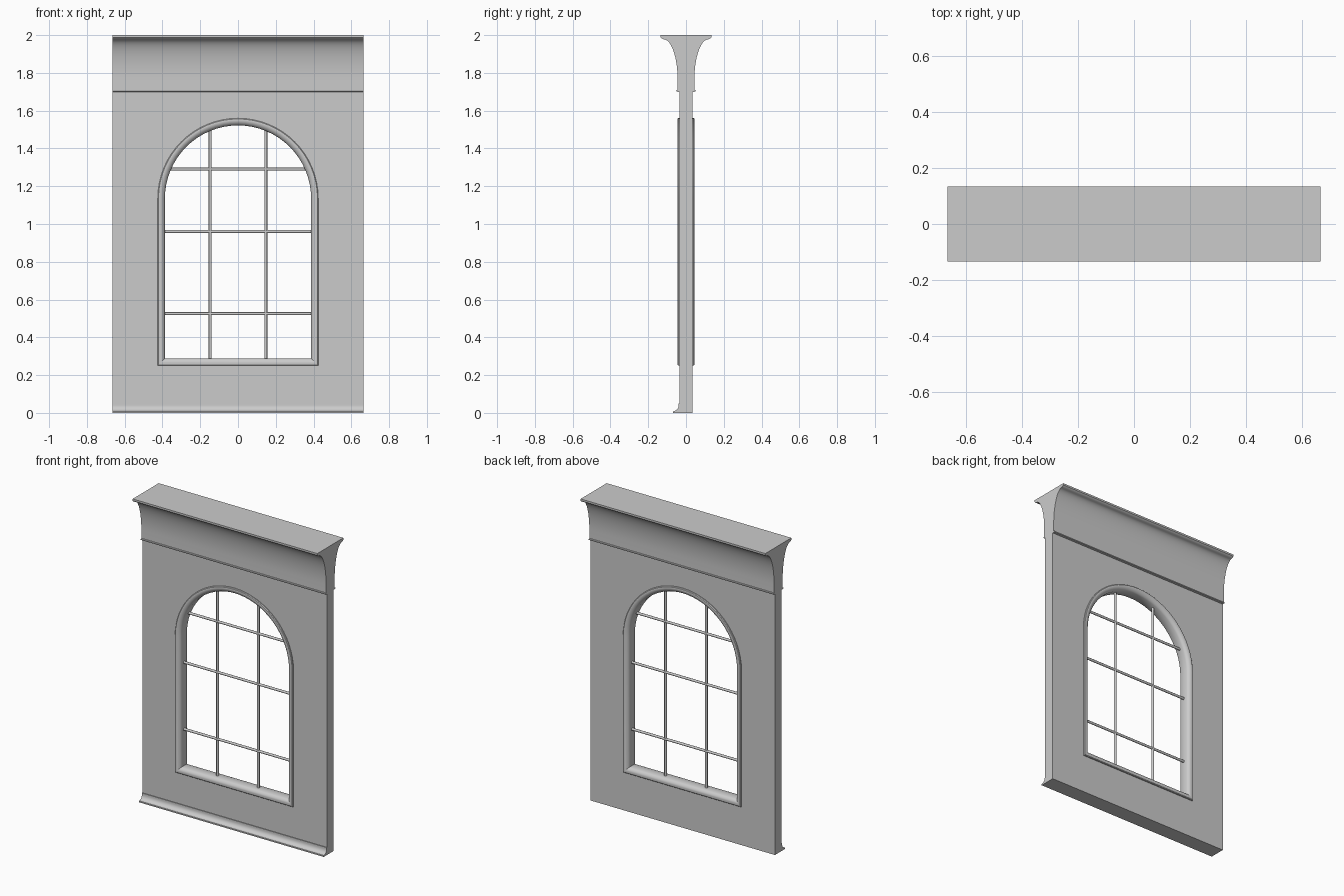
import bpy, bmesh, math
from mathutils import Vector

cube = bpy.data.objects.get("Cube")
if cube:
    bpy.data.objects.remove(cube, do_unlink=True)

HALF_W, WALL_Y = 0.665, 0.035         # wall half width and half thickness
ARCH_R, SPRING, SILL = 0.425, 1.135, 0.25
ARC_STEPS = 32

plaster = bpy.data.materials.new("plaster_grey")
plaster.use_nodes = True
plaster.diffuse_color = (0.6, 0.6, 0.6, 1)
plaster.node_tree.nodes["Principled BSDF"].inputs["Base Color"].default_value = (0.6, 0.6, 0.6, 1)


def finish(name, bm):
    """Turn a bmesh into a named object with smooth shading and sharp edges."""
    bmesh.ops.recalc_face_normals(bm, faces=bm.faces)
    mesh = bpy.data.meshes.new(name)
    bm.to_mesh(mesh)
    bm.free()
    mesh.materials.append(plaster)
    mesh.shade_smooth()
    mesh.set_sharp_from_angle(angle=math.radians(35))
    obj = bpy.data.objects.new(name, mesh)
    bpy.context.collection.objects.link(obj)
    return obj


def arch(inset):
    """Closed arched outline in x, z, moved inwards by inset."""
    r = ARCH_R - inset
    pts = [(-r, SILL + inset), (r, SILL + inset)]
    for i in range(ARC_STEPS + 1):
        a = math.pi * i / ARC_STEPS
        pts.append((r * math.cos(a), SPRING + r * math.sin(a)))
    return pts


def extrude_along_x(name, profile):
    """Moulding with a y, z profile running the full wall width."""
    bm = bmesh.new()
    face = bm.faces.new([bm.verts.new((-HALF_W, y, z)) for y, z in profile])
    new = bmesh.ops.extrude_face_region(bm, geom=[face])["geom"]
    verts = [v for v in new if isinstance(v, bmesh.types.BMVert)]
    bmesh.ops.translate(bm, verts=verts, vec=(2 * HALF_W, 0, 0))
    # the source cap stays in place when it is the only face
    if not any(all(v.co.x < 0 for v in f.verts) for f in bm.faces):
        bmesh.ops.holes_fill(bm, edges=bm.edges, sides=0)
    return finish(name, bm)


def concave(start, end, steps=12):
    """Quarter-ellipse hollow, leaving start vertically, reaching end flat."""
    (y0, z0), (y1, z1) = start, end
    out = []
    for i in range(steps + 1):
        a = math.pi / 2 * i / steps
        out.append((y0 + (y1 - y0) * (1 - math.cos(a)), z0 + (z1 - z0) * math.sin(a)))
    return out


def bar(name, start, end, radius=0.008):
    """Round glazing bar between two points."""
    a, b = Vector(start), Vector(end)
    bm = bmesh.new()
    bmesh.ops.create_cone(bm, cap_ends=True, segments=12, radius1=radius,
                          radius2=radius, depth=(b - a).length)
    obj = finish(name, bm)
    obj.location = (a + b) / 2
    obj.rotation_euler = (b - a).to_track_quat("Z", "Y").to_euler()
    return obj


# Wall panel with the arched opening
bm = bmesh.new()
top = 1.70
rect = [(-HALF_W, 0), (HALF_W, 0), (HALF_W, top), (-HALF_W, top)]
edges = []
for outline in (rect, arch(0.015)):
    vs = [bm.verts.new((x, -WALL_Y, z)) for x, z in outline]
    edges += [bm.edges.new((vs[i - 1], vs[i])) for i in range(len(vs))]
bmesh.ops.triangle_fill(bm, edges=edges, use_beauty=True, use_dissolve=False)
front = list(bm.faces)
back = bmesh.ops.duplicate(bm, geom=list(bm.verts) + list(bm.edges) + front)
bmesh.ops.translate(bm, vec=(0, 2 * WALL_Y, 0),
                    verts=[v for v in back["geom"] if isinstance(v, bmesh.types.BMVert)])
rims = [e for e in bm.edges if e.is_boundary]
for e in rims:
    if e.verts[0].co.y < 0:
        a, b = e.verts
        twin = back["vert_map"]
        bm.faces.new((a, b, twin[b], twin[a]))
finish("wall", bm)

# Window frame: rounded moulding on both faces, joined through the reveal
half = [(0, 0.034), (0, 0.041), (0.004, 0.045), (0.010, 0.046), (0.018, 0.045),
        (0.026, 0.041), (0.033, 0.035), (0.038, 0.026)]
section = [(d, -y) for d, y in half] + [(d, y) for d, y in reversed(half)]
bm = bmesh.new()
rings = [[bm.verts.new((x, y, z)) for x, z in arch(d)] for d, y in section]
for i in range(len(rings)):
    p, q = rings[i - 1], rings[i]
    for j in range(len(p)):
        bm.faces.new((p[j - 1], p[j], q[j], q[j - 1]))
finish("window_frame", bm)

# Glazing bars, ending inside the frame
reach = ARCH_R - 0.03
for side, x in (("left", 0.147), ("right", -0.147)):
    bar(side + "_vertical_bar", (x, 0, SILL + 0.03),
        (x, 0, SPRING + math.sqrt(reach ** 2 - x ** 2)))
for name, z in (("lower", 0.525), ("middle", 0.96), ("upper", 1.29)):
    w = math.sqrt(reach ** 2 - max(0, z - SPRING) ** 2)
    bar(name + "_horizontal_bar", (-w, 0, z), (w, 0, z))

# Cornice: bead, hollow and top slab, the same on front and back
side = [(0.044, 1.70), (0.050, 1.701), (0.052, 1.705), (0.050, 1.709), (0.044, 1.71)]
side += concave((0.044, 1.76), (0.118, 1.978), 16)
side += [(0.128, 1.982), (0.134, 1.988), (0.134, 2.0)]
extrude_along_x("cornice", side + [(-y, z) for y, z in reversed(side)])

# Skirting along the foot of the front
skirt = [(-WALL_Y, 0.05), (-0.039, 0.05), (-0.039, 0.045)]
skirt += [(y, z) for y, z in concave((-0.039, 0.040), (-0.066, 0.010), 8)]
skirt += [(-0.068, 0.008), (-0.068, 0), (-WALL_Y, 0)]
extrude_along_x("skirting", skirt)
